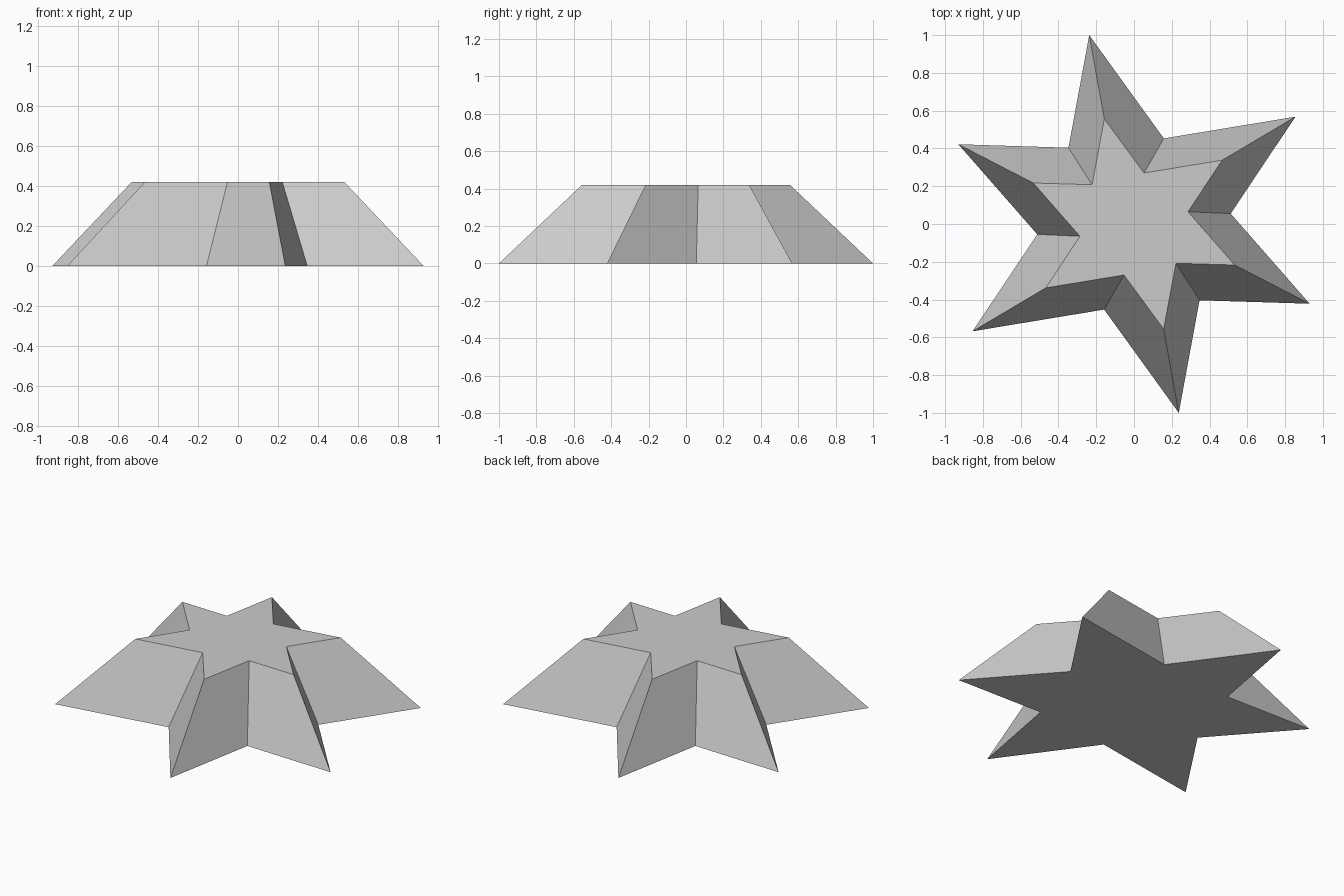
import bpy
import bmesh

if "Cube" in bpy.data.objects:
    bpy.data.objects.remove(bpy.data.objects["Cube"], do_unlink=True)

HEIGHT = 0.42

# Half outlines, alternating tip and notch, clockwise from the rear tip
BASE_HALF = [(-0.237, 1.0), (0.158, 0.453), (0.855, 0.568),
             (0.512, 0.055), (0.93, -0.422), (0.347, -0.404)]
TOP_HALF = [(-0.157, 0.556), (0.053, 0.27), (0.467, 0.338),
            (0.286, 0.065), (0.533, -0.217), (0.222, -0.208)]


def full_outline(half):
    """Complete the star by a half turn about its centre."""
    return half + [(-x, -y) for x, y in half]


# Flat grey surface
grey = bpy.data.materials.new("light grey")
grey.use_nodes = True
colour = (0.6, 0.6, 0.6, 1)
grey.diffuse_color = colour
grey.node_tree.nodes["Principled BSDF"].inputs["Base Color"].default_value = colour

# Tapered six-pointed star
bm = bmesh.new()
base = [bm.verts.new((x, y, 0)) for x, y in full_outline(BASE_HALF)]
top = [bm.verts.new((x, y, HEIGHT)) for x, y in full_outline(TOP_HALF)]
bm.faces.new(base)
bm.faces.new(top)
for i in range(len(base)):
    j = (i + 1) % len(base)
    bm.faces.new((base[i], base[j], top[j], top[i]))
bmesh.ops.recalc_face_normals(bm, faces=bm.faces)

mesh = bpy.data.meshes.new("tapered_star")
bm.to_mesh(mesh)
bm.free()
mesh.materials.append(grey)
star = bpy.data.objects.new("tapered_star", mesh)
bpy.context.collection.objects.link(star)
